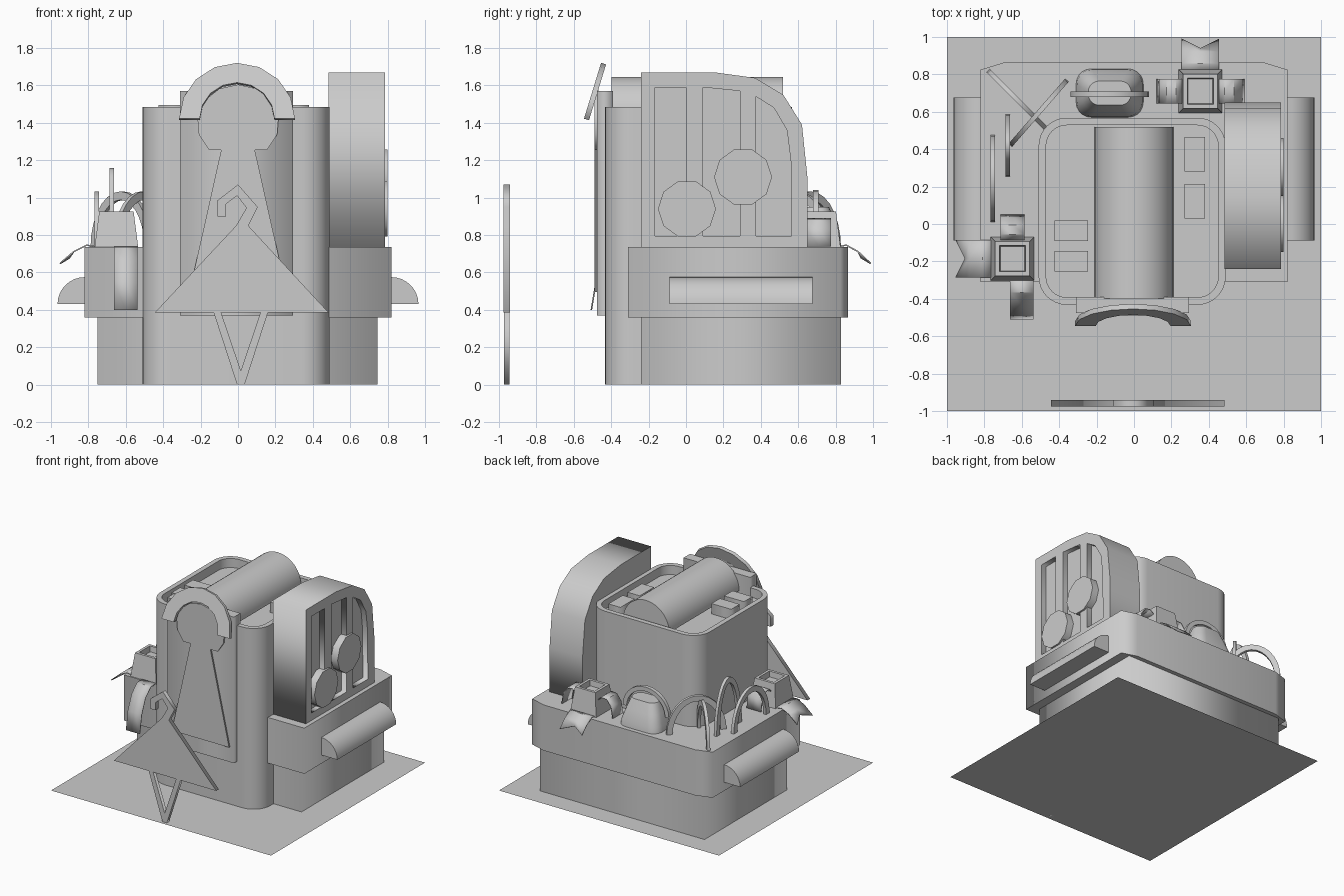
import bpy, bmesh
from math import sin, cos, pi, radians
from mathutils import Matrix, Vector

cube = bpy.data.objects.get("Cube")
if cube:
    bpy.data.objects.remove(cube)

grey = bpy.data.materials.new("plain grey")
grey.use_nodes = True
COLOUR = (0.6, 0.6, 0.6, 1)
grey.diffuse_color = COLOUR
grey.node_tree.nodes["Principled BSDF"].inputs["Base Color"].default_value = COLOUR

# Extrusion planes: outline coordinates become the two named axes
XY = Matrix()
XZ = Matrix.Rotation(pi / 2, 4, 'X')
YZ = Matrix(((0, 0, 1, 0), (1, 0, 0, 0), (0, 1, 0, 0), (0, 0, 0, 1)))


def finish(name, bm, smooth=False):
    bmesh.ops.remove_doubles(bm, verts=bm.verts, dist=0.0005)
    bmesh.ops.recalc_face_normals(bm, faces=bm.faces)
    me = bpy.data.meshes.new(name)
    bm.to_mesh(me)
    bm.free()
    me.materials.append(grey)
    ob = bpy.data.objects.new(name, me)
    bpy.context.collection.objects.link(ob)
    if smooth:
        bpy.ops.object.select_all(action='DESELECT')
        ob.select_set(True)
        bpy.context.view_layer.objects.active = ob
        bpy.ops.object.shade_smooth_by_angle(angle=radians(35))
    return ob


def slab(name, loops, depth, plane, at=(0, 0, 0), smooth=False):
    """Extruded outline; later loops are holes. It is centred on 'at'."""
    cu = bpy.data.curves.new(name, 'CURVE')
    cu.dimensions, cu.fill_mode, cu.extrude = '2D', 'BOTH', depth / 2
    for loop in loops:
        sp = cu.splines.new('POLY')
        sp.points.add(len(loop) - 1)
        for p, (u, v) in zip(sp.points, loop):
            p.co = (u, v, 0, 1)
        sp.use_cyclic_u = True
    tmp = bpy.data.objects.new(name + "_outline", cu)
    bpy.context.collection.objects.link(tmp)
    dg = bpy.context.evaluated_depsgraph_get()
    me = bpy.data.meshes.new_from_object(tmp.evaluated_get(dg))
    me.transform(Matrix.Translation(at) @ plane)
    bm = bmesh.new()
    bm.from_mesh(me)
    bpy.data.objects.remove(tmp)
    bpy.data.meshes.remove(me)
    bpy.data.curves.remove(cu)
    return finish(name, bm, smooth)


def box(name, x0, x1, y0, y1, z0, z1):
    return slab(name, [[(x0, y0), (x1, y0), (x1, y1), (x0, y1)]],
                z1 - z0, XY, (0, 0, (z0 + z1) / 2))


def ring(hx, hy, r, steps):
    pts = []
    for k, (sx, sy) in enumerate(((1, 1), (-1, 1), (-1, -1), (1, -1))):
        for i in range(steps + 1):
            a = (k + i / max(steps, 1)) * pi / 2
            pts.append((sx * (hx - r) + r * cos(a), sy * (hy - r) + r * sin(a)))
    return pts


def loft(name, at, sections, steps=0, smooth=False):
    """Stack of rounded rectangles (half x, half y, z, radius), capped."""
    bm = bmesh.new()
    rings = [[bm.verts.new((at[0] + x, at[1] + y, z)) for x, y in ring(hx, hy, r, steps)]
             for hx, hy, z, r in sections]
    for a, b in zip(rings, rings[1:]):
        for i in range(len(a)):
            bm.faces.new((a[i - 1], a[i], b[i], b[i - 1]))
    bm.faces.new(rings[0])
    bm.faces.new(rings[-1])
    return finish(name, bm, smooth)


def arch(hw, h, t, n=14):
    """Outline of a half-ellipse band."""
    angles = [pi * i / n for i in range(n + 1)]
    return ([(hw * cos(a), h * sin(a)) for a in angles] +
            [((hw - t) * cos(a), (h - t) * sin(a)) for a in reversed(angles)])


def ribbon(name, at, turn, path, width, notch=0.0):
    """Bent strip running outwards along 'turn', optionally swallow-tailed."""
    bm = bmesh.new()
    rot = Matrix.Rotation(radians(turn), 4, 'Z')
    rows = []
    for k, (r, z) in enumerate(path):
        cut = notch if k == len(path) - 1 else 0
        row = [(r, -width / 2, z), (r - cut, 0, z + cut * 0.6), (r, width / 2, z)]
        rows.append([bm.verts.new(rot @ Vector(p) + Vector((*at, 0))) for p in row])
    for a, b in zip(rows, rows[1:]):
        for i in (0, 1):
            bm.faces.new((a[i], a[i + 1], b[i + 1], b[i]))
    ob = finish(name, bm, True)
    mod = ob.modifiers.new("thickness", 'SOLIDIFY')
    mod.thickness = 0.008


# Ground sheet
bm = bmesh.new()
bmesh.ops.create_grid(bm, x_segments=1, y_segments=1, size=1)
finish("ground_sheet", bm)

# Lower base and overhanging ledge with clipped back corners
box("base", -0.75, 0.745, -0.24, 0.83, 0, 0.36)
slab("ledge", [[(-0.82, -0.31), (0.82, -0.31), (0.82, 0.825), (0.69, 0.865),
                (-0.69, 0.865), (-0.82, 0.825)]], 0.375, XY, (0, 0, 0.5475))

# Rounded tower with a sunken roof
loft("tower", (-0.01, 0.068),
     [(0.5, 0.5, 0, 0.15), (0.5, 0.5, 1.485, 0.15),
      (0.46, 0.46, 1.485, 0.11), (0.46, 0.46, 1.41, 0.11)], 8, True)
barrel = [(0.21 * cos(pi * i / 24), 0.21 * sin(pi * i / 24)) for i in range(25)]
slab("roof_barrel", [barrel], 0.915, XZ, (0, 0.06, 1.435), True)
for y in (0.03, 0.28):
    box("roof_block", 0.27, 0.38, y, y + 0.185, 1.4, 1.495)
for y in (-0.255, -0.09):
    box("roof_block", -0.425, -0.245, y, y + 0.11, 1.4, 1.495)

# Quarter-round shelves on both sides
quarter = [(0, 0)] + [(0.145 * cos(pi * i / 16), 0.145 * sin(pi * i / 16)) for i in range(9)]
for side in (1, -1):
    slab("side_shelf", [[(side * u, v) for u, v in quarter]], 0.765, XZ,
         (side * 0.82, 0.293, 0.43), True)

# Tall arched side panel with three slots and two discs
outline = [(-0.24, 0.73), (0.65, 0.73), (0.65, 1.1), (0.62, 1.39), (0.52, 1.55),
           (0.37, 1.64), (0.15, 1.67), (-0.24, 1.67)]
slots = [[(-0.165, 0.795), (0, 0.795), (0, 1.59), (-0.165, 1.59)],
         [(0.09, 0.795), (0.29, 0.795), (0.29, 1.57), (0.09, 1.59)],
         [(0.375, 0.795), (0.565, 0.795), (0.56, 1.2), (0.54, 1.36), (0.47, 1.48), (0.375, 1.54)]]
slab("panel_body", [outline], 0.255, YZ, (0.6125, 0, 0))
slab("panel_front", [outline] + slots, 0.045, YZ, (0.7625, 0, 0))
disc = [(0.155 * cos(pi * i / 5), 0.155 * sin(pi * i / 5)) for i in range(10)]
for y, z in ((0.005, 0.94), (0.305, 1.11)):
    slab("panel_disc", [disc], 0.06, YZ, (0.77, y, z))

# Door slab, keyhole plate and leaning hood
box("door_slab", -0.31, 0.295, -0.475, -0.39, 0.37, 1.57)
keyhole = [(-0.26, 0.495), (0.26, 0.495), (0.09, 1.255)]
keyhole += [(0.22 * cos(a), 1.4 + 0.205 * sin(a))
            for a in (radians(-45 + 27 * i) for i in range(11))]
keyhole.append((-0.09, 1.255))
slab("keyhole_plate", [keyhole], 0.02, XZ, (0, -0.478, 0))
slab("door_hood", [arch(0.31, 0.312, 0.11, 8)], 0.028,
     Matrix.Rotation(radians(73), 4, 'X'), (-0.005, -0.532, 1.418))

# Free-standing hooked sign on a V-shaped leg
sign = [(-0.445, 0.385), (0.485, 0.385), (0.055, 0.85), (0.105, 0.95), (0, 1.07),
        (-0.11, 0.985), (-0.11, 0.9), (-0.065, 0.9), (-0.065, 0.965), (-0.005, 1.01),
        (0.045, 0.945), (-0.01, 0.85)]
slab("hook_sign", [sign], 0.034, XZ, (0, -0.959, 0))
slab("sign_leg", [[(-0.13, 0.385), (-0.005, 0), (0.035, 0), (0.16, 0.385),
                   (0.12, 0.385), (0.015, 0.075), (-0.09, 0.385)]], 0.03, XZ, (0, -0.959, 0))

# Tapered pots with ribbons
front_pot, back_pot = (-0.65, -0.185), (0.355, 0.71)
curl = [(0.08, 0.85), (0.13, 0.89), (0.18, 0.885), (0.22, 0.83), (0.235, 0.74)]
flap = [(0.1, 0.74), (0.16, 0.75), (0.23, 0.715), (0.305, 0.65)]
tongue = [(0.1, 0.74), (0.18, 0.735), (0.25, 0.67), (0.3, 0.55), (0.325, 0.4)]
for pot in (front_pot, back_pot):
    loft("pot", pot, [(0.117, 0.117, 0.73, 0), (0.092, 0.092, 0.925, 0),
                      (0.07, 0.07, 0.925, 0), (0.065, 0.065, 0.88, 0)])
ribbon("pot_flap", front_pot, 180, flap, 0.2, 0.05)
ribbon("pot_tongue", (-0.6, -0.185), -90, tongue, 0.125)
ribbon("pot_curl", front_pot, 90, curl, 0.13)
ribbon("pot_flap", back_pot, 90, [(r * 0.92, z) for r, z in flap], 0.2, 0.05)
ribbon("pot_curl", back_pot, 0, curl, 0.13)
ribbon("pot_curl", back_pot, 180, curl, 0.13)

# Bag with a handle
loft("bag", (-0.13, 0.7),
     [(0.18, 0.13, 0.73, 0.08), (0.175, 0.125, 0.78, 0.08), (0.145, 0.095, 0.87, 0.07),
      (0.115, 0.065, 0.95, 0.06)], 5, True)
slab("bag_handle", [arch(0.21, 0.2, 0.035)], 0.03, XZ, (-0.13, 0.693, 0.84), True)

# Loose hoops on the ledge: centre, half width, height, heading
for x, y, hw, h, turn in ((-0.62, 0.66, 0.226, 0.3, -45), (-0.51, 0.595, 0.23, 0.3, 49),
                          (-0.755, 0.243, 0.232, 0.3, 90), (-0.675, 0.42, 0.165, 0.425, 90)):
    slab("hoop", [arch(hw, h, 0.045)], 0.025,
         Matrix.Rotation(radians(turn), 4, 'Z') @ XZ, (x, y, 0.733), True)
